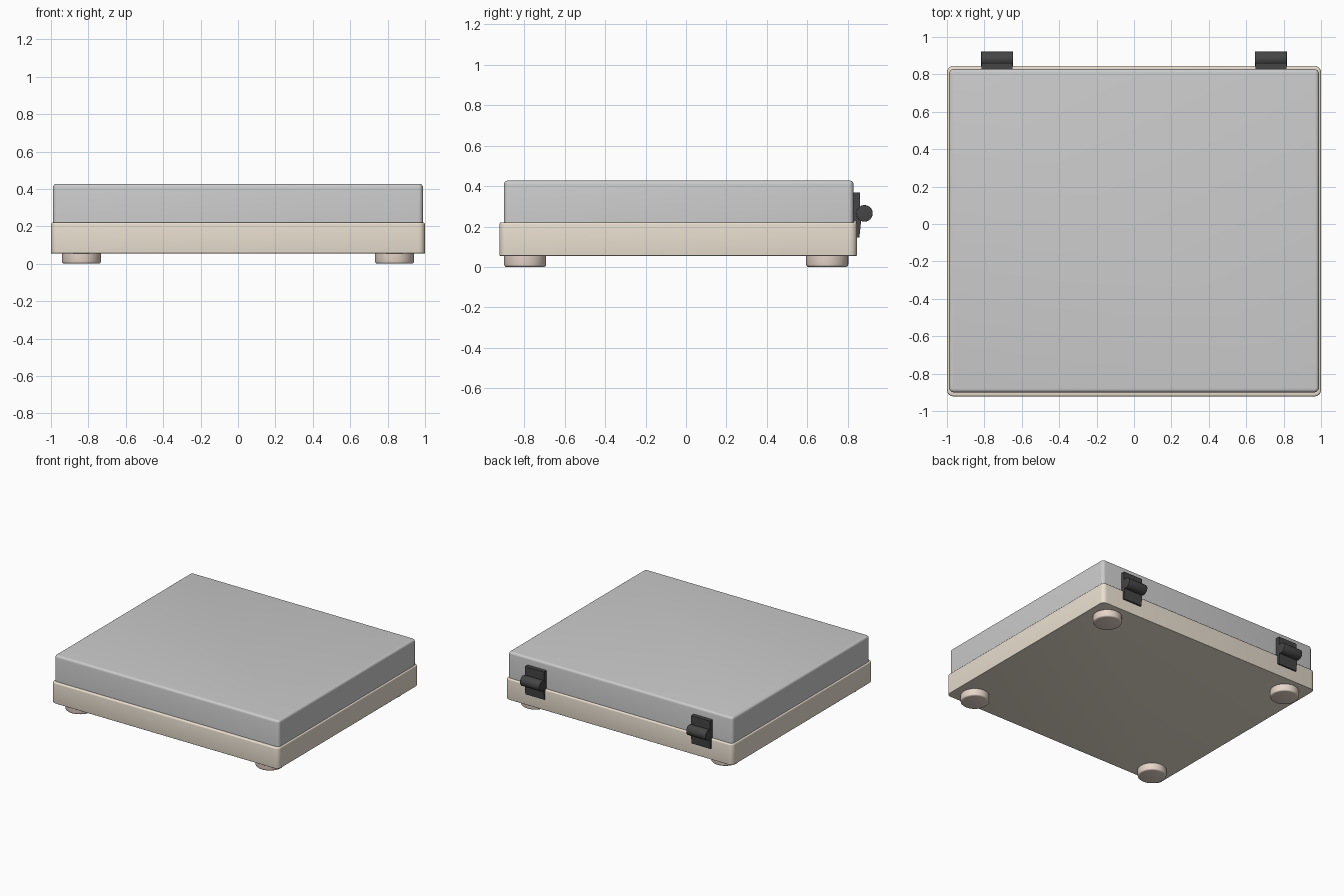
import bpy, bmesh, math
from mathutils import Vector, Matrix

if "Cube" in bpy.data.objects:
    bpy.data.objects.remove(bpy.data.objects["Cube"])


def material(name, rgb):
    m = bpy.data.materials.new(name)
    m.diffuse_color = (*rgb, 1)
    m.use_nodes = True
    m.node_tree.nodes["Principled BSDF"].inputs["Base Color"].default_value = m.diffuse_color
    return m


TAN = material("tan_body", (0.82, 0.74, 0.63))
PINK = material("pale_foot", (0.80, 0.67, 0.59))
BLACK = material("black_hinge", (0.06, 0.06, 0.06))


def finish(name, bm, mat=None):
    bmesh.ops.recalc_face_normals(bm, faces=bm.faces)
    mesh = bpy.data.meshes.new(name)
    bm.to_mesh(mesh)
    bm.free()
    ob = bpy.data.objects.new(name, mesh)
    bpy.context.collection.objects.link(ob)
    if mat:
        mesh.materials.append(mat)
    bpy.ops.object.select_all(action='DESELECT')
    ob.select_set(True)
    bpy.context.view_layer.objects.active = ob
    bpy.ops.object.shade_smooth_by_angle(angle=math.radians(35))
    return ob


def bevel(bm, edges, width, segments):
    bmesh.ops.bevel(bm, geom=edges, offset=width, offset_type='OFFSET',
                    segments=segments, profile=0.5, affect='EDGES')


def slab(name, lo, hi, corner, rim, foot_rim=0, mat=None):
    """Box with rounded upright corners and softened top and bottom rims."""
    lo, hi = Vector(lo), Vector(hi)
    bm = bmesh.new()
    bmesh.ops.create_cube(bm, size=1)
    bmesh.ops.scale(bm, vec=hi - lo, verts=bm.verts)
    bmesh.ops.translate(bm, vec=(lo + hi) / 2, verts=bm.verts)
    bevel(bm, [e for e in bm.edges
               if abs(e.verts[0].co.z - e.verts[1].co.z) > 0.01], corner, 5)
    for z, width in ((hi.z, rim), (lo.z, foot_rim)):
        if width:
            bevel(bm, [e for e in bm.edges
                       if all(abs(v.co.z - z) < 1e-5 for v in e.verts)], width, 4)
    return finish(name, bm, mat)


def cylinder(name, radius, depth, matrix, segments, rim, mat, bottom_only=False):
    bm = bmesh.new()
    bmesh.ops.create_cone(bm, cap_ends=True, segments=segments,
                          radius1=radius, radius2=radius, depth=depth)
    rims = [e for e in bm.edges
            if abs(e.verts[0].co.z - e.verts[1].co.z) < 1e-5
            and (not bottom_only or e.verts[0].co.z < 0)]
    bevel(bm, rims, rim, 3)
    bmesh.ops.transform(bm, matrix=matrix, verts=bm.verts)
    return finish(name, bm, mat)


def extrude_x(name, profile, x0, x1, mat):
    """Extrude a (y, z) outline across x."""
    bm = bmesh.new()
    face = bm.faces.new([bm.verts.new((x0, y, z)) for y, z in profile])
    new = bmesh.ops.extrude_face_region(bm, geom=[face])["geom"]
    bmesh.ops.translate(bm, vec=(x1 - x0, 0, 0),
                        verts=[g for g in new if isinstance(g, bmesh.types.BMVert)])
    return finish(name, bm, mat)


# Body and lid
slab("base", (-1, -0.922, 0.055), (1, 0.845, 0.221), 0.035, 0.01, 0.004, TAN)
slab("lid", (-0.989, -0.90, 0.221), (0.989, 0.828, 0.427), 0.025, 0.018)

# Four round feet
for sx, side in ((-1, "left"), (1, "right")):
    for y, end in ((-0.795, "front"), (0.698, "back")):
        cylinder(f"foot_{end}_{side}", 0.104, 0.058,
                 Matrix.Translation((sx * 0.837, y, 0.029)), 48, 0.012, PINK, True)

# Two hinges: lid leaf, base leaf and barrel
UPPER = [(0.822, 0.368), (0.861, 0.368), (0.861, 0.23), (0.822, 0.222)]
LOWER = [(0.84, 0.222), (0.845, 0.25), (0.868, 0.25), (0.857, 0.145), (0.84, 0.145)]
for sx, side in ((-1, "left"), (1, "right")):
    x = sx * 0.732
    extrude_x(f"hinge_lid_leaf_{side}", UPPER, x - 0.083, x + 0.083, BLACK)
    extrude_x(f"hinge_base_leaf_{side}", LOWER, x - 0.083, x + 0.083, BLACK)
    cylinder(f"hinge_barrel_{side}", 0.041, 0.17,
             Matrix.Translation((x, 0.882, 0.265)) @ Matrix.Rotation(math.pi / 2, 4, 'Y'),
             32, 0.003, BLACK)
